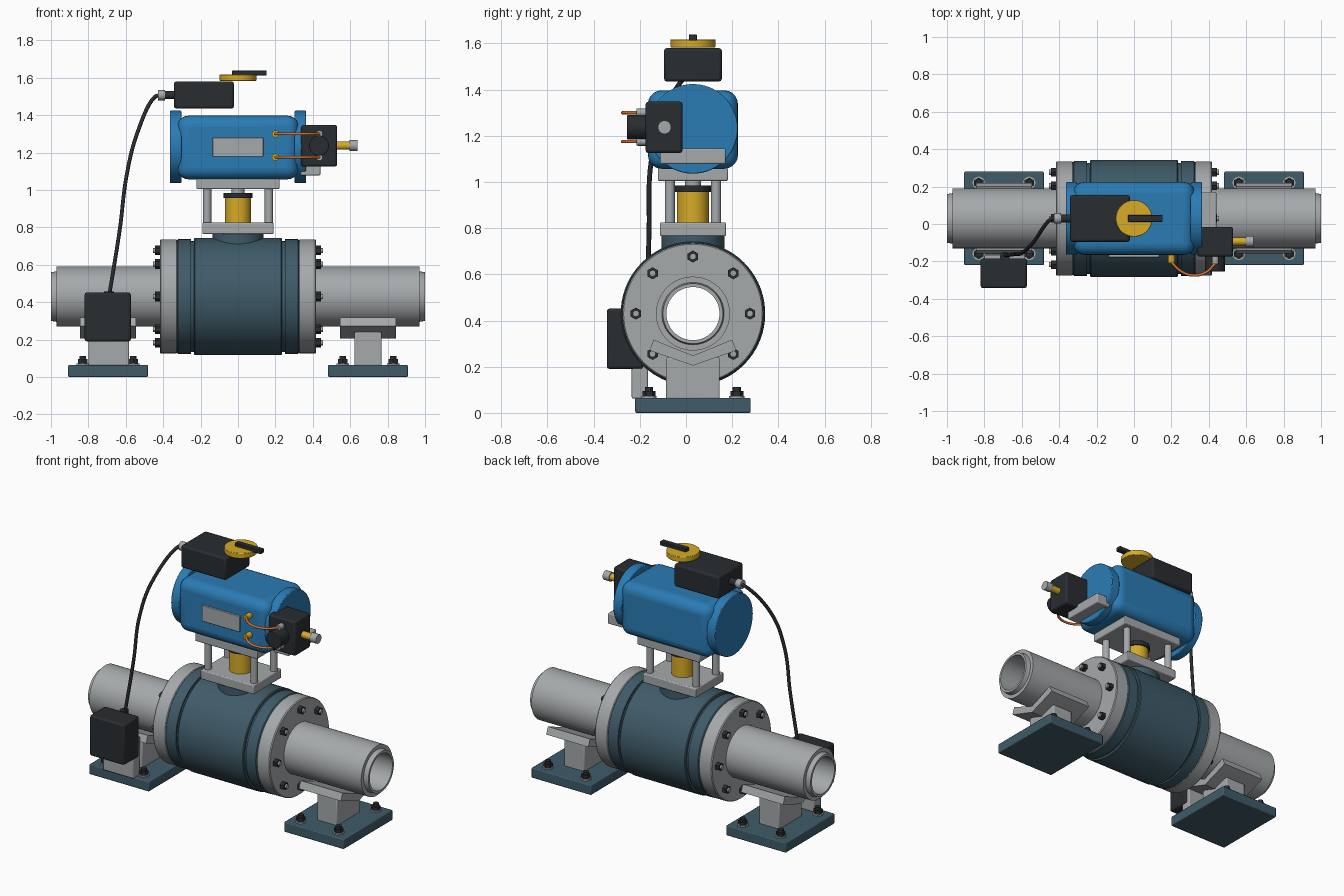
import bpy, bmesh, math
from mathutils import Vector, Matrix

if "Cube" in bpy.data.objects:
    bpy.data.objects.remove(bpy.data.objects["Cube"])

CY, CZ = 0.03, 0.43   # pipe axis


def mat(name, c):
    m = bpy.data.materials.new(name)
    m.diffuse_color = (*c, 1)
    m.use_nodes = True
    m.node_tree.nodes["Principled BSDF"].inputs["Base Color"].default_value = m.diffuse_color
    return m


TEAL = mat("teal_paint", (0.05, 0.105, 0.14))
BLUE = mat("blue_paint", (0.023, 0.2, 0.46))
YELLOW = mat("yellow_paint", (0.68, 0.41, 0.02))
DARK = mat("dark_plastic", (0.022, 0.026, 0.03))
COPPER = mat("copper", (0.68, 0.17, 0.03))
STEEL = mat("steel", (0.38, 0.4, 0.41))


def finish(name, bm, m, bevel=0, seg=2):
    bmesh.ops.recalc_face_normals(bm, faces=bm.faces)
    me = bpy.data.meshes.new(name)
    bm.to_mesh(me)
    bm.free()
    ob = bpy.data.objects.new(name, me)
    bpy.context.collection.objects.link(ob)
    me.materials.append(m)
    bpy.context.view_layer.objects.active = ob
    ob.select_set(True)
    bpy.ops.object.shade_smooth_by_angle(angle=math.radians(35))
    ob.select_set(False)
    if bevel:
        b = ob.modifiers.new("bevel", 'BEVEL')
        b.width, b.segments, b.limit_method = bevel, seg, 'ANGLE'
    return ob


def box(name, x, y, z, m=STEEL, bevel=0.006, seg=2):
    """Box from (min, max) ranges."""
    bm = bmesh.new()
    bmesh.ops.create_cube(bm, size=1)
    for v in bm.verts:
        v.co = Vector([(r[0] + r[1]) / 2 + c * (r[1] - r[0]) for r, c in zip((x, y, z), v.co)])
    return finish(name, bm, m, bevel, seg)


def rod(name, a, b, r, m=STEEL, n=32, bevel=0):
    """Cylinder between two points."""
    a, b = Vector(a), Vector(b)
    bm = bmesh.new()
    M = Matrix.Translation((a + b) / 2) @ (b - a).to_track_quat('Z', 'Y').to_matrix().to_4x4()
    bmesh.ops.create_cone(bm, cap_ends=True, segments=n, radius1=r, radius2=r,
                          depth=(b - a).length, matrix=M)
    return finish(name, bm, m, bevel)


def lathe(name, prof, m=STEEL, n=72):
    """Closed (x, radius) profile turned about the pipe axis."""
    bm = bmesh.new()
    rings = []
    for i in range(n):
        t = 2 * math.pi * i / n
        rings.append([bm.verts.new((x, CY + r * math.cos(t), CZ + r * math.sin(t))) for x, r in prof])
    k = len(prof)
    for i in range(n):
        A, B = rings[i], rings[(i + 1) % n]
        for j in range(k):
            bm.faces.new((A[j], A[(j + 1) % k], B[(j + 1) % k], B[j]))
    return finish(name, bm, m)


def tube(name, pts, r, m):
    cu = bpy.data.curves.new(name, 'CURVE')
    cu.dimensions, cu.bevel_depth, cu.bevel_resolution = '3D', r, 3
    cu.use_fill_caps = True
    sp = cu.splines.new('BEZIER')
    sp.bezier_points.add(len(pts) - 1)
    for p, co in zip(sp.bezier_points, pts):
        p.co = co
        p.handle_left_type = p.handle_right_type = 'AUTO'
    cu.materials.append(m)
    ob = bpy.data.objects.new(name, cu)
    bpy.context.collection.objects.link(ob)


# pipe and valve body
lathe("pipe", [(-1, .115), (-1, .13), (-.97, .135), (-.97, .16), (.97, .16), (.97, .135), (1, .13), (1, .115)])
half = [(.23, .313), (.235, .309), (.235, .296), (.25, .296), (.25, .307), (.32, .307), (.325, .302), (.325, .15)]
lathe("valve_body", [(-x, r) for x, r in reversed(half)] + half, TEAL)
rod("body_neck", (0, CY, .66), (0, CY, .768), .137, TEAL, 48)

for s, side in ((-1, "left"), (1, "right")):
    # pipe flange with eight studs
    lathe(side + "_flange", [(s * .325, .15), (s * .325, .3), (s * .33, .305), (s * .412, .305), (s * .418, .3), (s * .418, .15)])
    for i in range(8):
        t = i * math.pi / 4
        y, z = CY + .247 * math.cos(t), CZ + .247 * math.sin(t)
        rod(side + "_flange_nut", (s * .41, y, z), (s * .444, y, z), .026, DARK, 6)
        rod(side + "_flange_stud", (s * .41, y, z), (s * .455, y, z), .014, STEEL, 12)
    # pipe support
    X = s * .695
    box(side + "_support_base", (X - .213, X + .213), (CY - .25, CY + .25), (0, .065), TEAL)
    box(side + "_support_post", (X - .072, X + .072), (CY - .116, CY + .116), (.06, .24))
    bm = bmesh.new()
    v = [(0, .205), (.165, .262), (.188, .272), (.17, .317), (0, .248), (-.17, .317), (-.188, .272), (-.165, .262)]
    f = bm.faces.new([bm.verts.new((X - .15, CY + y, z)) for y, z in v])
    g = bmesh.ops.extrude_face_region(bm, geom=[f])
    bmesh.ops.translate(bm, vec=(.3, 0, 0), verts=[e for e in g["geom"] if isinstance(e, bmesh.types.BMVert)])
    finish(side + "_saddle", bm, STEEL)
    for i in (-1, 1):
        for j in (-1, 1):
            x, y = X + i * .135, CY + j * .19
            rod(side + "_anchor_washer", (x, y, .06), (x, y, .073), .033, STEEL, 24)
            rod(side + "_anchor_nut", (x, y, .07), (x, y, .095), .028, DARK, 6)
            rod(side + "_anchor_stud", (x, y, .07), (x, y, .112), .018, DARK, 16)

# mounting yoke and coupling
box("yoke_lower_plate", (-.19, .19), (CY - .143, CY + .143), (.765, .825))
box("yoke_upper_plate", (-.222, .222), (CY - .152, CY + .152), (1.005, 1.06))
for i in (-1, 1):
    for j in (-1, 1):
        rod("yoke_post", (i * .165, CY + j * .1, .82), (i * .165, CY + j * .1, 1.01), .022, STEEL, 24)
rod("coupling", (0, CY, .82), (0, CY, .96), .069, YELLOW, 40)
rod("coupling_collar", (0, CY, .957), (0, CY, .985), .078, DARK, 40)
rod("stem", (0, CY, .98), (0, CY, 1.01), .035)

# actuator
box("actuator_body", (-.325, .325), (CY - .195, CY + .195), (1.057, 1.397), BLUE, .06, 5)
for s in (-1, 1):
    rod("actuator_end_cap", (s * .303, CY, 1.23), (s * .364, CY, 1.23), .194, BLUE, 64, .005)
box("name_plate", (-.135, .135), (-.178, -.16), (1.178, 1.28), STEEL, .003)

# solenoid valve, its bracket and air lines
box("solenoid_bracket", (.335, .44), (-.112, .172), (1.078, 1.145))
box("solenoid_box", (.338, .53), (-.175, -.015), (1.125, 1.348), DARK, .012)
rod("solenoid_coil", (.433, -.17, 1.237), (.433, -.255, 1.237), .054, DARK, 40, .004)
rod("solenoid_gland", (.525, -.093, 1.237), (.6, -.093, 1.237), .022, YELLOW, 24)
rod("solenoid_gland_nut", (.595, -.093, 1.237), (.64, -.093, 1.237), .029, STEEL, 24)
for z in (1.175, 1.3):
    rod("actuator_port", (.2, -.155, z), (.2, -.208, z), .019, YELLOW, 20)
    rod("solenoid_port", (.435, -.165, z), (.435, -.215, z), .018, STEEL, 20)
    tube("air_line", [(.2, -.205, z), (.255, -.255, z), (.32, -.274, z), (.385, -.258, z), (.435, -.21, z)], .0075, COPPER)

# position switch box and indicator
box("switch_box", (-.342, -.022), (CY - .125, CY + .125), (1.435, 1.58), DARK, .012)
rod("indicator_disc", (0, CY, 1.583), (0, CY, 1.617), .098, YELLOW, 48, .003)
box("indicator_pointer", (-.032, .153), (CY - .018, CY + .018), (1.612, 1.638), DARK, .003)
rod("switch_gland", (-.335, CY, 1.507), (-.395, CY, 1.507), .022, DARK, 24)
rod("switch_gland_nut", (-.39, CY, 1.507), (-.427, CY, 1.507), .028, STEEL, 24)

# junction box and cable
box("junction_bracket", (-.8, -.582), (-.235, -.165), (.062, .31))
box("junction_box", (-.82, -.573), (-.343, -.185), (.19, .452), DARK, .012)
rod("junction_gland", (-.69, -.175, .4), (-.69, -.175, .456), .026, DARK, 24)
tube("cable", [(-.42, .035, 1.507), (-.445, .025, 1.497), (-.54, -.1, 1.3), (-.595, -.152, 1.08),
               (-.632, -.16, .79), (-.688, -.168, .44)], .0105, DARK)
